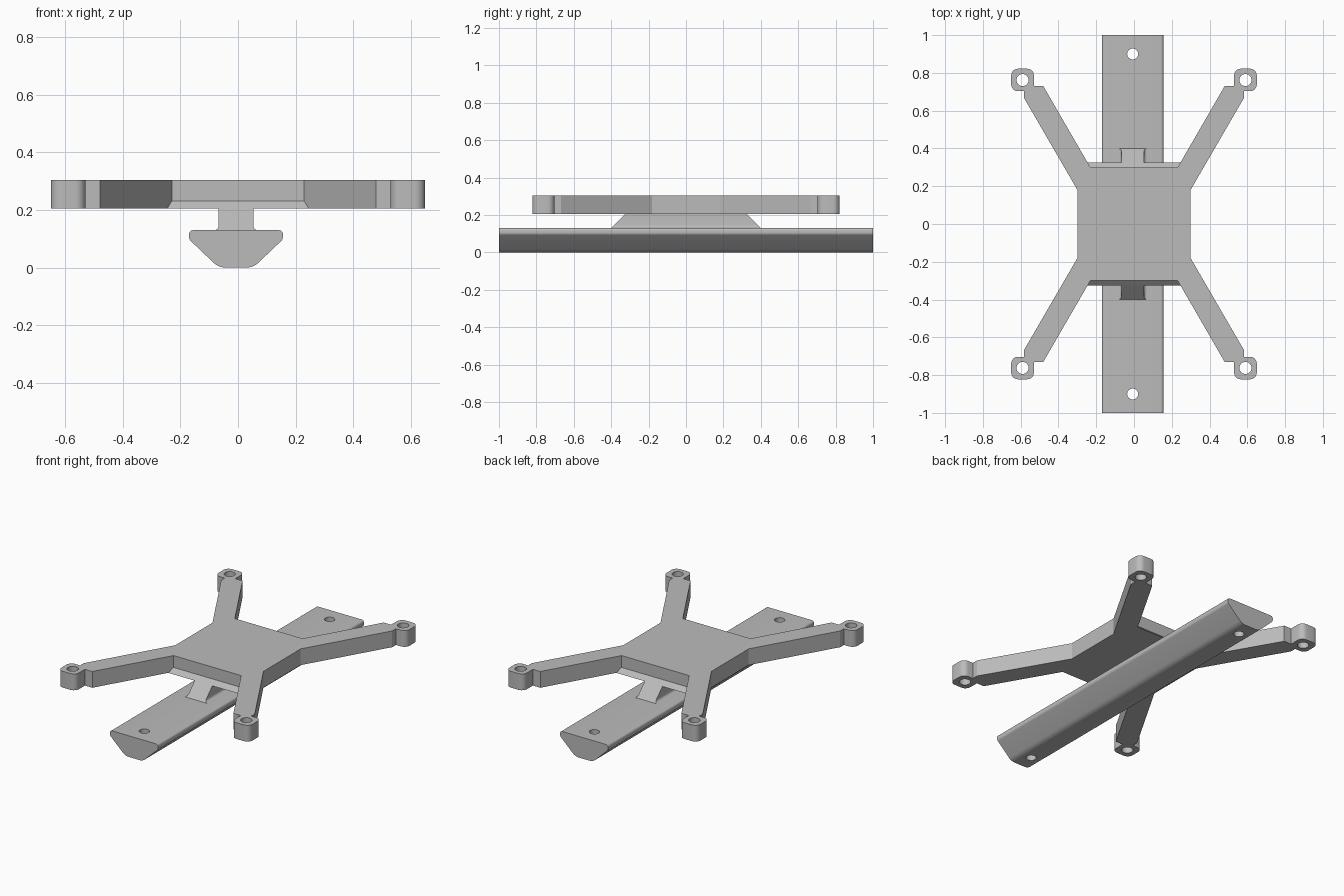
import bpy, bmesh, math
from mathutils import Vector, Matrix

cube = bpy.data.objects.get("Cube")
if cube:
    bpy.data.objects.remove(cube, do_unlink=True)

grey = bpy.data.materials.new("plain grey")
grey.use_nodes = True
GREY = (0.5, 0.5, 0.5, 1)
grey.diffuse_color = GREY
grey.node_tree.nodes["Principled BSDF"].inputs["Base Color"].default_value = GREY

RAIL_X = -0.007            # rail and neck sit slightly off centre
BASE, TOP = 0.205, 0.305   # bottom and top of the plate
RAIL_TOP = 0.13
BOSS = (0.59, 0.762)


def fillet(corners, steps=6):
    """Round each (x, y, radius) corner of a closed outline."""
    out = []
    for i, (x, y, r) in enumerate(corners):
        p = Vector((x, y))
        if r == 0:
            out.append(p)
            continue
        a = (Vector(corners[i - 1][:2]) - p).normalized()
        b = (Vector(corners[(i + 1) % len(corners)][:2]) - p).normalized()
        half = a.angle(b) / 2
        centre = p + (a + b).normalized() * r / math.sin(half)
        start = p + a * r / math.tan(half) - centre
        end = p + b * r / math.tan(half) - centre
        sweep = start.angle_signed(end)
        for k in range(steps + 1):
            # angle_signed is clockwise positive
            out.append(centre + Matrix.Rotation(-sweep * k / steps, 2) @ start)
    return out


def loft(name, rings):
    """Skin a list of equal-length rings and cap both ends."""
    bm = bmesh.new()
    loops = [[bm.verts.new(p) for p in ring] for ring in rings]
    for lower, upper in zip(loops, loops[1:]):
        for i in range(len(lower)):
            bm.faces.new((lower[i - 1], lower[i], upper[i], upper[i - 1]))
    bm.faces.new(loops[0])
    bm.faces.new(loops[-1])
    bmesh.ops.recalc_face_normals(bm, faces=bm.faces[:])
    mesh = bpy.data.meshes.new(name)
    bm.to_mesh(mesh)
    bm.free()
    mesh.materials.append(grey)
    obj = bpy.data.objects.new(name, mesh)
    bpy.context.collection.objects.link(obj)
    return obj


def activate(obj):
    bpy.ops.object.select_all(action='DESELECT')
    obj.select_set(True)
    bpy.context.view_layer.objects.active = obj


def drill(obj, x, y, radius):
    """Cut a vertical through hole."""
    bpy.ops.mesh.primitive_cylinder_add(vertices=32, radius=radius, depth=1, location=(x, y, 0))
    cutter = bpy.context.object
    cutter.hide_render = True
    cutter.data.materials.append(grey)
    activate(obj)
    mod = obj.modifiers.new("hole", 'BOOLEAN')
    mod.operation, mod.solver, mod.object = 'DIFFERENCE', 'EXACT', cutter
    bpy.ops.object.modifier_apply(modifier=mod.name)
    bpy.data.objects.remove(cutter, do_unlink=True)


def smooth(obj):
    activate(obj)
    bpy.ops.object.shade_smooth_by_angle(angle=math.radians(25))


# Plate with four arms and rounded screw bosses, from one mirrored quarter
quarter = [(0.30, 0.181, 0), (0.582, 0.667, 0), (0.582, 0.703, 0),
           (0.65, 0.703, 0.035), (0.65, 0.822, 0.035), (0.53, 0.822, 0.035),
           (0.53, 0.73, 0), (0.48, 0.73, 0), (0.23, 0.298, 0)]
half = quarter + [(-x, y, r) for x, y, r in reversed(quarter)]
outline = fillet(half + [(x, -y, r) for x, y, r in reversed(half)])
plate = loft("mounting_plate", [[(p.x, p.y, z) for p in outline] for z in (BASE, TOP)])
for sx in (1, -1):
    for sy in (1, -1):
        drill(plate, sx * BOSS[0], sy * BOSS[1], 0.032)
smooth(plate)

# Sloped lips along the front and back edges of the plate
for name, s in (("front_lip", -1), ("back_lip", 1)):
    wedge = [(0.29, BASE), (0.326, BASE), (0.298, 0.232), (0.29, 0.232)]
    loft(name, [[(x * (1 if z == BASE else 0.95), s * y, z) for y, z in wedge]
                for x in (-0.245, 0.245)])

# Neck: flared foot, straight sides, ends sloping inwards
R = 0.016
levels = [(RAIL_TOP - 0.005, 0.06 + R)]
for k in range(7):
    a = math.radians(15 * k)
    levels.append((RAIL_TOP + R * (1 - math.cos(a)), 0.06 + R * (1 - math.sin(a))))
levels.append((0.232, 0.06))
rings = []
for z, w in levels:
    d = 0.40 - max(z - RAIL_TOP, 0)
    rings.append([(RAIL_X + w * i, d * j, z) for i, j in ((-1, -1), (1, -1), (1, 1), (-1, 1))])
smooth(loft("neck", rings))

# Rail: rounded keel section run along the full length
side = [(0.06, 0, 0.06), (0.163, 0.098, 0.02), (0.163, RAIL_TOP, 0.014)]
section = fillet(side + [(-x, z, r) for x, z, r in reversed(side)])
rail = loft("rail", [[(RAIL_X + p.x, y, p.y) for p in section] for y in (-1, 1)])
for y in (-0.9, 0.9):
    drill(rail, RAIL_X, y, 0.029)
smooth(rail)
